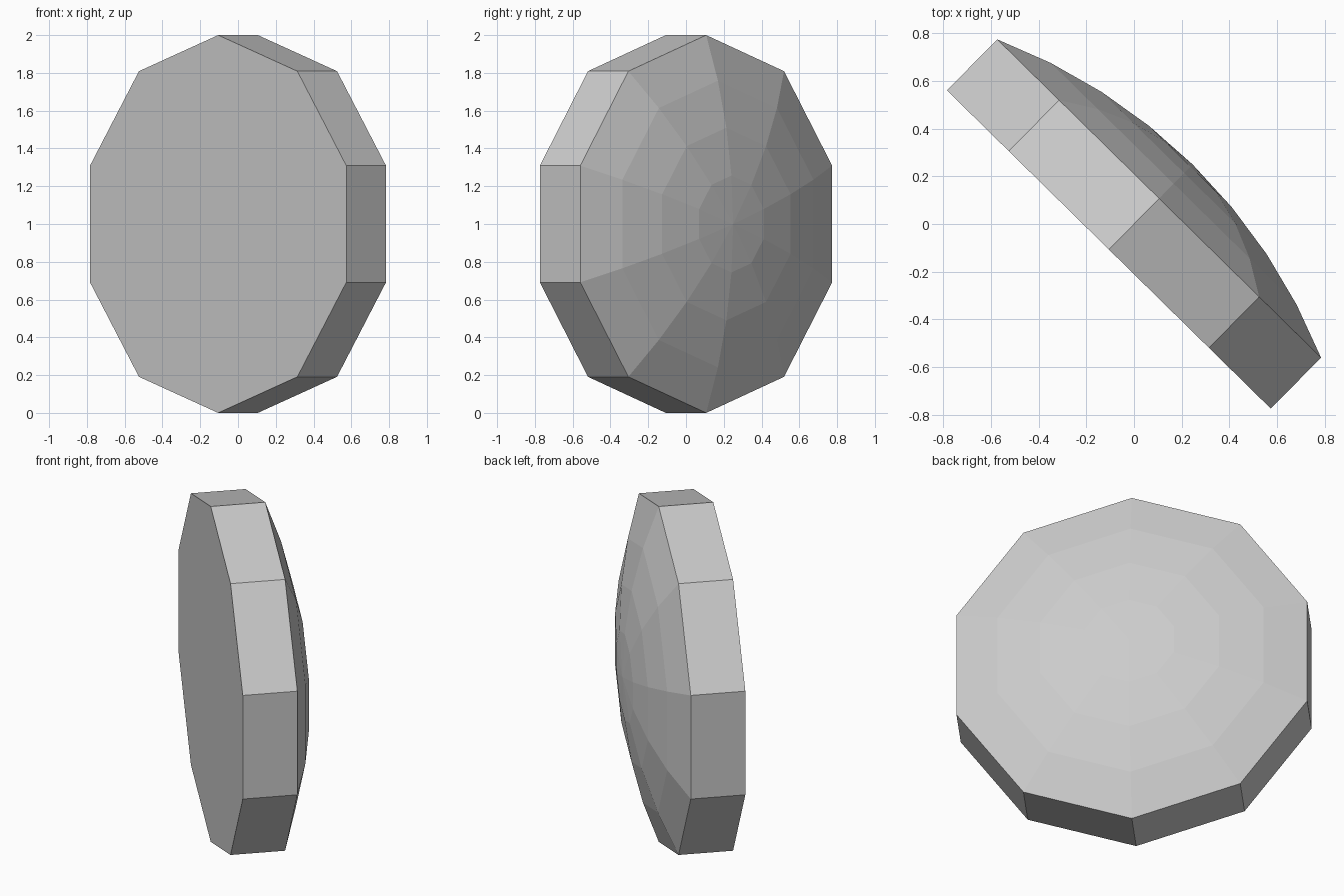
import bpy
import bmesh
import math
from mathutils import Matrix

SIDES = 10
RADIUS = 1.0
HALF_THICKNESS = 0.15
DOME_HEIGHT = 0.2
DOME_RINGS = 4
FACING = math.radians(45.5)

cube = bpy.data.objects.get("Cube")
if cube:
    bpy.data.objects.remove(cube, do_unlink=True)


def make_material(name, color):
    mat = bpy.data.materials.new(name)
    mat.use_nodes = True
    mat.diffuse_color = color
    mat.node_tree.nodes["Principled BSDF"].inputs["Base Color"].default_value = color
    return mat


def add_ring(bm, radius, height):
    """Ring of vertices around local z with one corner on the x axis."""
    ring = []
    for i in range(SIDES):
        a = math.tau * i / SIDES
        ring.append(bm.verts.new((radius * math.cos(a), radius * math.sin(a), height)))
    return ring


def bridge(bm, lower, upper):
    for i in range(SIDES):
        j = (i + 1) % SIDES
        bm.faces.new((lower[i], lower[j], upper[j], upper[i]))


bm = bmesh.new()

# Flat face and straight rim
base = add_ring(bm, RADIUS, -HALF_THICKNESS)
bm.faces.new(base[::-1])
ring = add_ring(bm, RADIUS, HALF_THICKNESS)
bridge(bm, base, ring)

# Shallow spherical dome, rings evenly spaced by angle
sphere = (RADIUS ** 2 + DOME_HEIGHT ** 2) / (2 * DOME_HEIGHT)
sweep = math.asin(RADIUS / sphere)
apex_height = HALF_THICKNESS + DOME_HEIGHT
for k in range(DOME_RINGS - 1, 0, -1):
    t = sweep * k / DOME_RINGS
    upper = add_ring(bm, sphere * math.sin(t), apex_height - sphere * (1 - math.cos(t)))
    bridge(bm, ring, upper)
    ring = upper
apex = bm.verts.new((0, 0, apex_height))
for i in range(SIDES):
    bm.faces.new((ring[i], ring[(i + 1) % SIDES], apex))

# Stand the disc upright with a corner on top, then turn the dome to face back left
upright = Matrix.Rotation(math.pi / 2, 4, "Y")
turn = Matrix.Rotation(FACING, 4, "Z")
lift = Matrix.Translation((0, 0, RADIUS))
bm.transform(lift @ turn @ upright)
bmesh.ops.recalc_face_normals(bm, faces=bm.faces)

mesh = bpy.data.meshes.new("domed_disc")
bm.to_mesh(mesh)
bm.free()
mesh.materials.append(make_material("light_grey", (0.6, 0.6, 0.6, 1.0)))
disc = bpy.data.objects.new("domed_disc", mesh)
bpy.context.collection.objects.link(disc)
